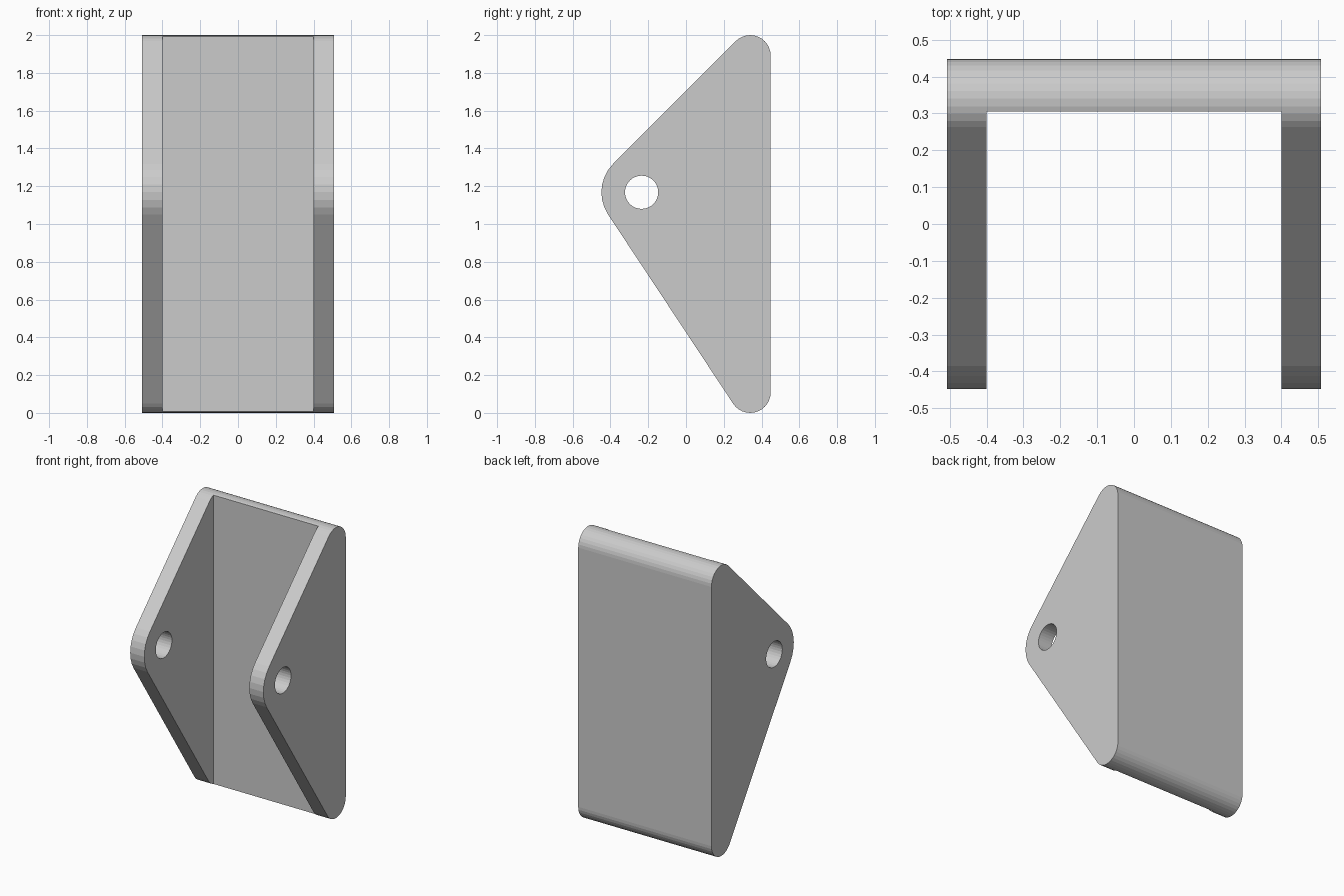
import bpy
import bmesh
from math import atan2, acos, hypot, cos, sin, pi, radians, ceil
from mathutils import Matrix

cube = bpy.data.objects.get("Cube")
if cube:
    bpy.data.objects.remove(cube, do_unlink=True)

HALF_WIDTH = 0.507
INNER = 0.4
PLATE_FRONT = 0.305
PIN = (-0.235, 1.168)

grey = bpy.data.materials.new("plain grey")
grey.use_nodes = True
colour = (0.6, 0.6, 0.6, 1)
grey.diffuse_color = colour
grey.node_tree.nodes["Principled BSDF"].inputs["Base Color"].default_value = colour


def make_object(name, bm):
    bmesh.ops.recalc_face_normals(bm, faces=bm.faces)
    mesh = bpy.data.meshes.new(name)
    bm.to_mesh(mesh)
    bm.free()
    mesh.materials.append(grey)
    obj = bpy.data.objects.new(name, mesh)
    bpy.context.collection.objects.link(obj)
    return obj


def outer_normal(a, b):
    """Angle of the outer tangent's normal between two circles (counter-clockwise)."""
    dy, dz = b[0] - a[0], b[1] - a[1]
    return atan2(dz, dy) - acos((a[2] - b[2]) / hypot(dy, dz))


def rounded_outline(circles, step=radians(12)):
    """Outline wrapped tightly around circles given counter-clockwise."""
    points = []
    for i, c in enumerate(circles):
        start = outer_normal(circles[i - 1], c)
        sweep = (outer_normal(c, circles[(i + 1) % len(circles)]) - start) % (2 * pi)
        n = ceil(sweep / step)
        for k in range(n + 1):
            t = start + sweep * k / n
            points.append((c[0] + c[2] * cos(t), c[1] + c[2] * sin(t)))
    return points


def cut(target, cutter):
    cutter.hide_render = True
    mod = target.modifiers.new("cut", "BOOLEAN")
    mod.operation = "DIFFERENCE"
    mod.solver = "EXACT"
    mod.object = cutter
    bpy.context.view_layer.objects.active = target
    bpy.ops.object.modifier_apply(modifier=mod.name)
    bpy.data.objects.remove(cutter, do_unlink=True)


# Rounded triangular side profile, extruded across the full width
corners = [(0.34, 0.108, 0.108), (0.34, 1.892, 0.108), (PIN[0], PIN[1], 0.213)]
bm = bmesh.new()
face = bm.faces.new([bm.verts.new((-HALF_WIDTH, y, z)) for y, z in rounded_outline(corners)])
extruded = bmesh.ops.extrude_face_region(bm, geom=[face])
moved = [v for v in extruded["geom"] if isinstance(v, bmesh.types.BMVert)]
bmesh.ops.translate(bm, verts=moved, vec=(2 * HALF_WIDTH, 0, 0))
bracket = make_object("bracket", bm)

# Open channel between the two ears
bm = bmesh.new()
bmesh.ops.create_cube(bm, size=1, matrix=Matrix.Translation((0, PLATE_FRONT - 1, 1))
                      @ Matrix.Diagonal((2 * INNER, 2, 3, 1)))
cut(bracket, make_object("channel_cutter", bm))

# Pin hole through both ears
bm = bmesh.new()
bmesh.ops.create_cone(bm, cap_ends=True, segments=32, radius1=0.088, radius2=0.088, depth=2,
                      matrix=Matrix.Translation((0, *PIN)) @ Matrix.Rotation(pi / 2, 4, "Y"))
cut(bracket, make_object("pin_hole_cutter", bm))
